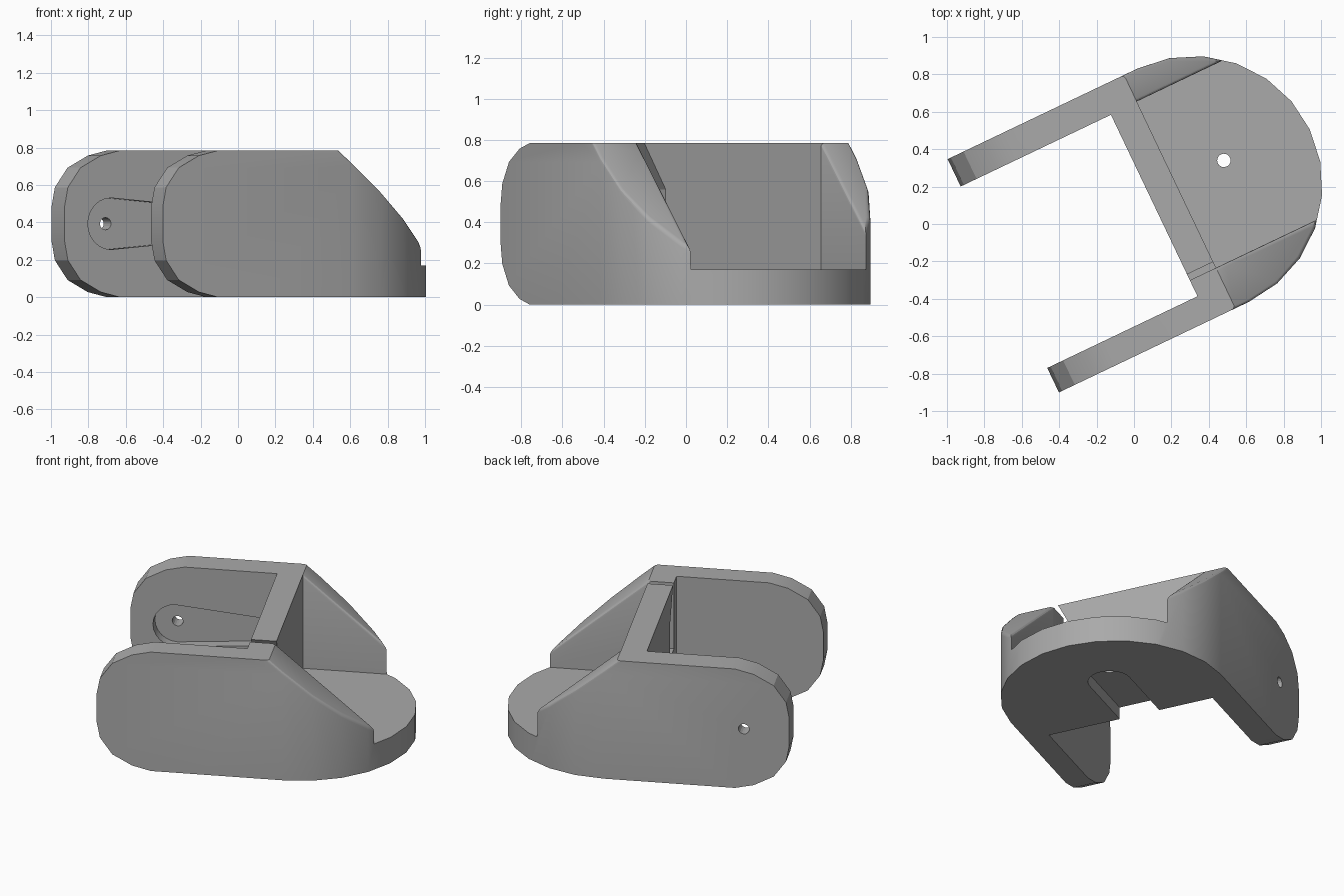
import bpy, bmesh
from math import sin, cos, pi, radians
from mathutils import Matrix

if "Cube" in bpy.data.objects:
    bpy.data.objects.remove(bpy.data.objects["Cube"], do_unlink=True)

H, DECK = 0.785, 0.17            # overall height, deck height
WALL_IN, WALL_OUT = 0.14, 0.295  # cross wall along the arm direction
LOW, HIGH = -0.64, 0.742         # outer sides of the two arms
MID, R = (LOW + HIGH) / 2, (HIGH - LOW) / 2

grey = bpy.data.materials.new("grey plastic")
grey.use_nodes = True
colour = (0.40, 0.40, 0.40, 1)
grey.diffuse_color = colour
grey.node_tree.nodes["Principled BSDF"].inputs["Base Color"].default_value = colour


def prism(name, outline, start, end, place):
    """Extrude a 2D outline; place(a, b, t) maps it into space."""
    bm = bmesh.new()
    rings = [[bm.verts.new(place(a, b, t)) for a, b in outline] for t in (start, end)]
    bm.faces.new(rings[0])
    bm.faces.new(rings[1])
    n = len(outline)
    for i in range(n):
        j = (i + 1) % n
        bm.faces.new((rings[0][i], rings[0][j], rings[1][j], rings[1][i]))
    bmesh.ops.recalc_face_normals(bm, faces=bm.faces)
    mesh = bpy.data.meshes.new(name)
    bm.to_mesh(mesh)
    bm.free()
    obj = bpy.data.objects.new(name, mesh)
    bpy.context.collection.objects.link(obj)
    return obj


def plan(a, b, t):
    return (a, b, t)


def side(a, b, t):
    return (a, t, b)


def across(a, b, t):
    return (t, a, b)


def arc(cx, cy, r, first, last, steps):
    angles = [radians(first + (last - first) * i / steps) for i in range(steps + 1)]
    return [(cx + r * cos(a), cy + r * sin(a)) for a in angles]


def box(a0, a1, b0, b1):
    return [(a0, b0), (a1, b0), (a1, b1), (a0, b1)]


# Fork-shaped plan with a round nose
fork = [(-0.75, LOW)] + arc(0.375, MID, R, -90, 90, 12) + [
    (-0.75, HIGH), (-0.75, 0.58), (WALL_IN, 0.58), (WALL_IN, -0.495), (-0.75, -0.495)]
bracket = prism("bracket", fork, 0, H, plan)
bracket.data.materials.append(grey)

# Side profile: rounded arm tips and sloping cheeks
tip = [(0.33, H / 2), (0.215, 0.365), (0.095, 0.30), (0.02, 0.195), (0, 0.09)]
upper = [(-0.751 + a, H / 2 + b) for a, b in tip]
lower = [(-0.751 + a, H / 2 - b) for a, b in reversed(tip)]
profile = upper + lower + [(1.2, 0), (1.2, 0.26), (0.91, 0.26), (WALL_OUT, H)]

cutters = [
    ("INTERSECT", prism("side_profile_cutter", profile, -1, 1, side)),
    # Open deck between the cheeks
    ("DIFFERENCE", prism("deck_cutter", box(WALL_OUT, 1.3, -0.40, 0.585), DECK, 1, plan)),
    # Flared slot through the wall
    ("DIFFERENCE", prism("slot_cutter", [(-0.40, 0.35), (-0.25, 0.35), (-0.25, 0.56),
                                         (-0.365, H), (-0.365, 0.9), (-0.40, 0.9)],
                         0.1, 0.35, across)),
    # Round-ended channel under the nose, with a screw hole
    ("DIFFERENCE", prism("channel_cutter", [(0, -0.03)] + arc(0.57, 0.10, 0.13, -90, 90, 12)
                         + [(0, 0.23)], -0.1, 0.08, plan)),
    ("DIFFERENCE", prism("deck_hole_cutter", arc(0.58, 0.10, 0.036, 0, 337.5, 15),
                         -0.1, 0.5, plan)),
    # Tapered recess inside one arm, with a pivot hole
    ("DIFFERENCE", prism("recess_cutter", arc(-0.475, 0.393, 0.138, 90, 270, 12)
                         + [(0.138, 0.31), (0.138, 0.476)], 0.5, 0.65, side)),
    ("DIFFERENCE", prism("pivot_hole_cutter", arc(-0.475, 0.393, 0.033, 0, 337.5, 15),
                         0.5, 1, side)),
]
for operation, cutter in cutters:
    mod = bracket.modifiers.new(cutter.name, "BOOLEAN")
    mod.operation, mod.object, mod.solver = operation, cutter, "EXACT"
    cutter.hide_render = True

bpy.context.view_layer.update()
graph = bpy.context.evaluated_depsgraph_get()
shape = bpy.data.meshes.new_from_object(bracket.evaluated_get(graph))
bracket.modifiers.clear()
bracket.data = shape
for _, cutter in cutters:
    bpy.data.objects.remove(cutter, do_unlink=True)

# Soften the long edges of the sloping cheeks, then turn the part
bm = bmesh.new()
bm.from_mesh(shape)
bmesh.ops.remove_doubles(bm, verts=bm.verts, dist=0.0005)
slope = (0.26 - H) / (0.91 - WALL_OUT)


def on_slope(v):
    return v.co.x > WALL_OUT - 0.002 and abs(v.co.z - H - slope * (v.co.x - WALL_OUT)) < 0.003


soft = [e for e in bm.edges if all(on_slope(v) for v in e.verts)
        and abs(e.verts[0].co.x - e.verts[1].co.x) > 0.01
        and e.calc_face_angle(0) > radians(40)]
bmesh.ops.bevel(bm, geom=soft, offset=0.018, segments=3, profile=0.5,
                affect="EDGES", clamp_overlap=True)
bmesh.ops.rotate(bm, verts=bm.verts, cent=(0, 0, 0), matrix=Matrix.Rotation(radians(25.5), 3, "Z"))
bm.to_mesh(shape)
bm.free()

bpy.ops.object.select_all(action="DESELECT")
bracket.select_set(True)
bpy.context.view_layer.objects.active = bracket
bpy.ops.object.shade_smooth_by_angle(angle=radians(22))
